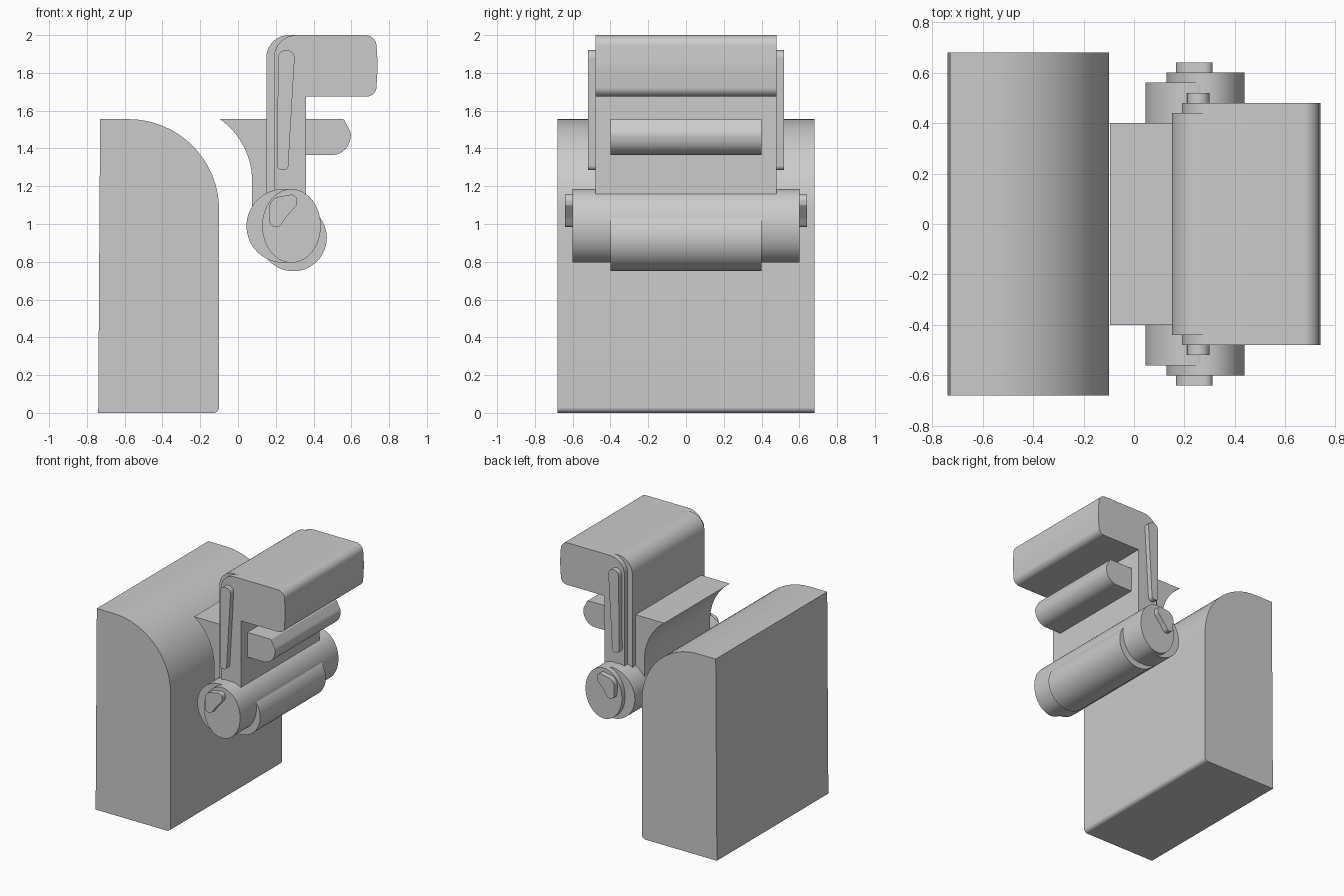
import bpy, bmesh, math
from mathutils import Vector

cube = bpy.data.objects.get("Cube")
if cube:
    bpy.data.objects.remove(cube, do_unlink=True)

grey = bpy.data.materials.new("light grey")
grey.use_nodes = True
grey.diffuse_color = (0.6, 0.6, 0.6, 1)
grey.node_tree.nodes["Principled BSDF"].inputs["Base Color"].default_value = grey.diffuse_color


def rounded(corners, steps=16):
    """Closed outline in x, z from corners (x, z, fillet radius)."""
    outline = []
    for i, (x, z, r) in enumerate(corners):
        p = Vector((x, z))
        if r == 0:
            outline.append(p)
            continue
        u = (Vector(corners[i - 1][:2]) - p).normalized()
        v = (Vector(corners[(i + 1) % len(corners)][:2]) - p).normalized()
        half = u.angle(v) / 2
        reach = r / math.tan(half)
        centre = p + (u + v).normalized() * r / math.sin(half)
        start = (p + u * reach - centre).normalized()
        end = (p + v * reach - centre).normalized()
        outline += [centre + start.slerp(end, k / steps) * r for k in range(steps + 1)]
    return outline


def ellipse(cx, cz, rx, rz, steps=64):
    turns = [math.tau * k / steps for k in range(steps)]
    return [Vector((cx + rx * math.cos(a), cz + rz * math.sin(a))) for a in turns]


def extrude(name, outline, y0, y1):
    """Solid with the given outline, running from y0 to y1."""
    bm = bmesh.new()
    face = bm.faces.new([bm.verts.new((p.x, y0, p.y)) for p in outline])
    moved = bmesh.ops.extrude_face_region(bm, geom=[face])["geom"]
    verts = [g for g in moved if isinstance(g, bmesh.types.BMVert)]
    bmesh.ops.translate(bm, verts=verts, vec=(0, y1 - y0, 0))
    bmesh.ops.recalc_face_normals(bm, faces=bm.faces)
    mesh = bpy.data.meshes.new(name)
    bm.to_mesh(mesh)
    bm.free()
    mesh.materials.append(grey)
    obj = bpy.data.objects.new(name, mesh)
    bpy.context.collection.objects.link(obj)
    bpy.ops.object.select_all(action='DESELECT')
    obj.select_set(True)
    bpy.context.view_layer.objects.active = obj
    bpy.ops.object.shade_smooth_by_angle(angle=math.radians(30))
    return obj


def centred(name, outline, half_width):
    return extrude(name, outline, -half_width, half_width)


# Main tank with a rounded shoulder
centred("tank", rounded([(-0.74, 0, 0), (-0.1, 0, 0.03), (-0.1, 1.555, 0.48),
                         (-0.73, 1.555, 0)]), 0.68)

# Upright arm carrying the overhanging head
centred("head_and_arm", rounded([(0.19, 1.0, 0), (0.36, 1.0, 0), (0.36, 1.675, 0),
                                 (0.73, 1.675, 0.05), (0.74, 1.84, 0.3),
                                 (0.73, 2.0, 0.06), (0.19, 2.0, 0.12)]), 0.48)

# Narrower shell behind the arm
centred("arm_shell", rounded([(0.15, 1.0, 0), (0.33, 1.0, 0), (0.33, 2.0, 0),
                              (0.15, 2.0, 0.12)]), 0.44)

# Flared lip on one side, rounded handle on the other
centred("lip_and_handle", rounded([(-0.095, 1.555, 0), (0.075, 1.43, 0.405),
                                   (0.075, 1.0, 0), (0.3, 1.0, 0), (0.3, 1.365, 0),
                                   (0.58, 1.365, 0.1), (0.6, 1.48, 0.06),
                                   (0.56, 1.555, 0.01)]), 0.4)

# Stacked drums under the arm
centred("drum", ellipse(0.24, 0.99, 0.195, 0.195), 0.56)
centred("drum_cap", ellipse(0.283, 0.99, 0.155, 0.195), 0.6)
centred("drum_core", ellipse(0.293, 0.927, 0.177, 0.177), 0.4)

# Side levers and teardrop knobs
lever = rounded([(0.208, 1.285, 0.025), (0.265, 1.285, 0.025),
                 (0.302, 1.92, 0.04), (0.212, 1.92, 0.04)])
knob = rounded([(0.165, 1.135, 0.06), (0.315, 1.162, 0.03), (0.31, 1.1, 0.02),
                (0.25, 1.03, 0.03), (0.22, 0.985, 0.025), (0.168, 0.985, 0.03)])
for side, sign in (("front", -1), ("back", 1)):
    extrude(side + "_lever", lever, sign * 0.47, sign * 0.52)
    extrude(side + "_knob", knob, sign * 0.59, sign * 0.64)
